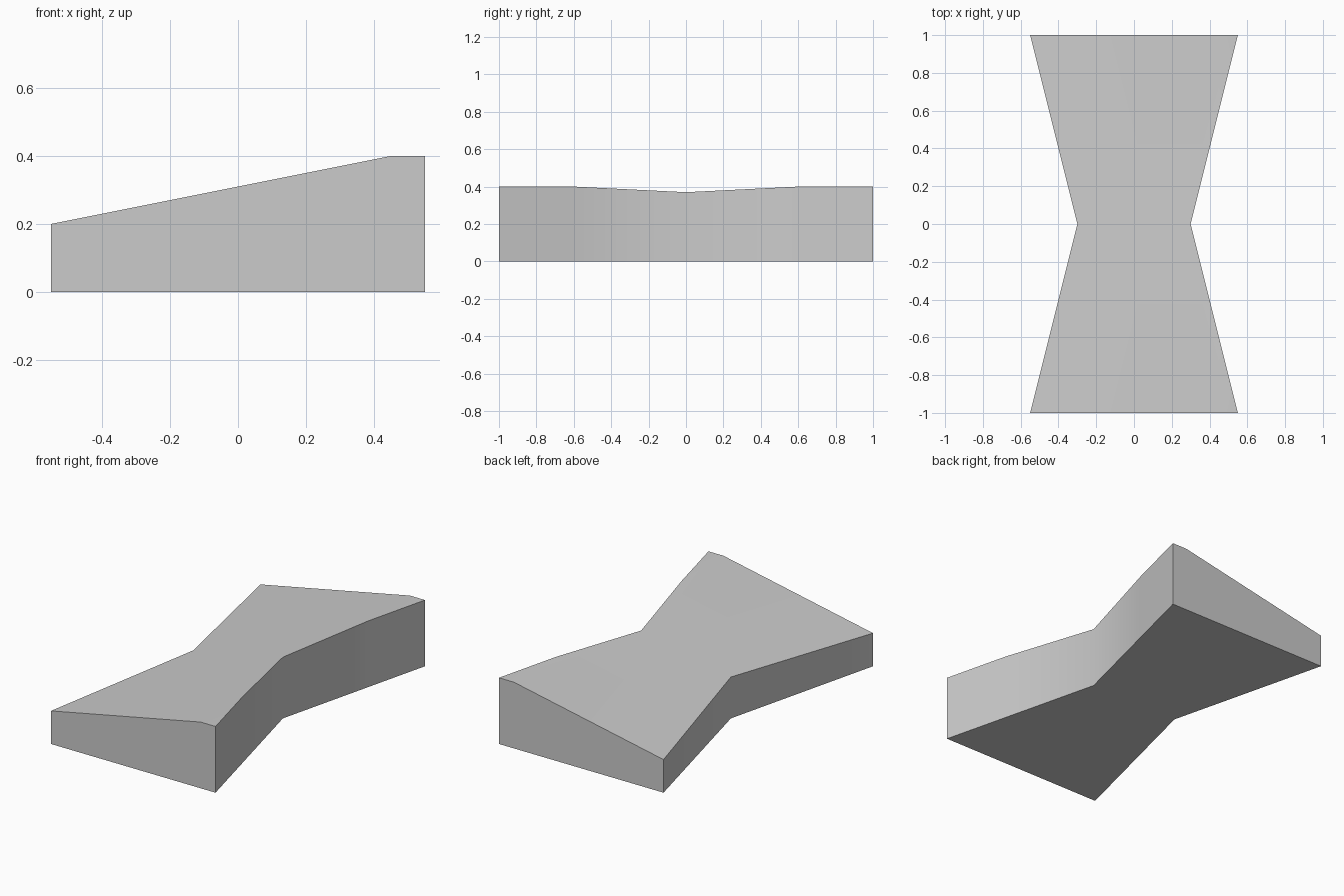
import bpy, bmesh, math

cube = bpy.data.objects.get("Cube")
if cube:
    bpy.data.objects.remove(cube)

# Plain grey material
grey = bpy.data.materials.new("plain grey")
grey.use_nodes = True
colour = (0.6, 0.6, 0.6, 1)
grey.diffuse_color = colour
grey.node_tree.nodes["Principled BSDF"].inputs["Base Color"].default_value = colour

# Pinched-waist outline, with extra points where the top levels off
half = [(-0.3, 0), (-0.55, -1), (0.45, -1), (0.55, -1), (0.45, -0.6), (0.3, 0)]
outline = half + [(x, -y) for x, y in half[-2:0:-1]]


def top_height(x):
    return min(0.4, 0.31 + 0.2 * x)


# Flat base, straight walls and sloping top
bm = bmesh.new()
low = [bm.verts.new((x, y, 0)) for x, y in outline]
high = [bm.verts.new((x, y, top_height(x))) for x, y in outline]
bm.faces.new(low[::-1])
bm.faces.new(high)
for i in range(len(outline)):
    j = (i + 1) % len(outline)
    bm.faces.new((low[i], low[j], high[j], high[i]))

# Crease where the slope meets each level corner
for side in (-1, 1):
    crease = [v for v in high if abs(v.co.x - 0.45) < 0.001 and v.co.y * side > 0]
    bmesh.ops.connect_verts(bm, verts=crease)
bmesh.ops.recalc_face_normals(bm, faces=bm.faces[:])

mesh = bpy.data.meshes.new("wedge_block")
bm.to_mesh(mesh)
bm.free()
mesh.materials.append(grey)
block = bpy.data.objects.new("wedge_block", mesh)
bpy.context.collection.objects.link(block)

# Soft waist and crease, sharp outer edges
bpy.context.view_layer.objects.active = block
block.select_set(True)
bpy.ops.object.shade_smooth_by_angle(angle=math.radians(30))
